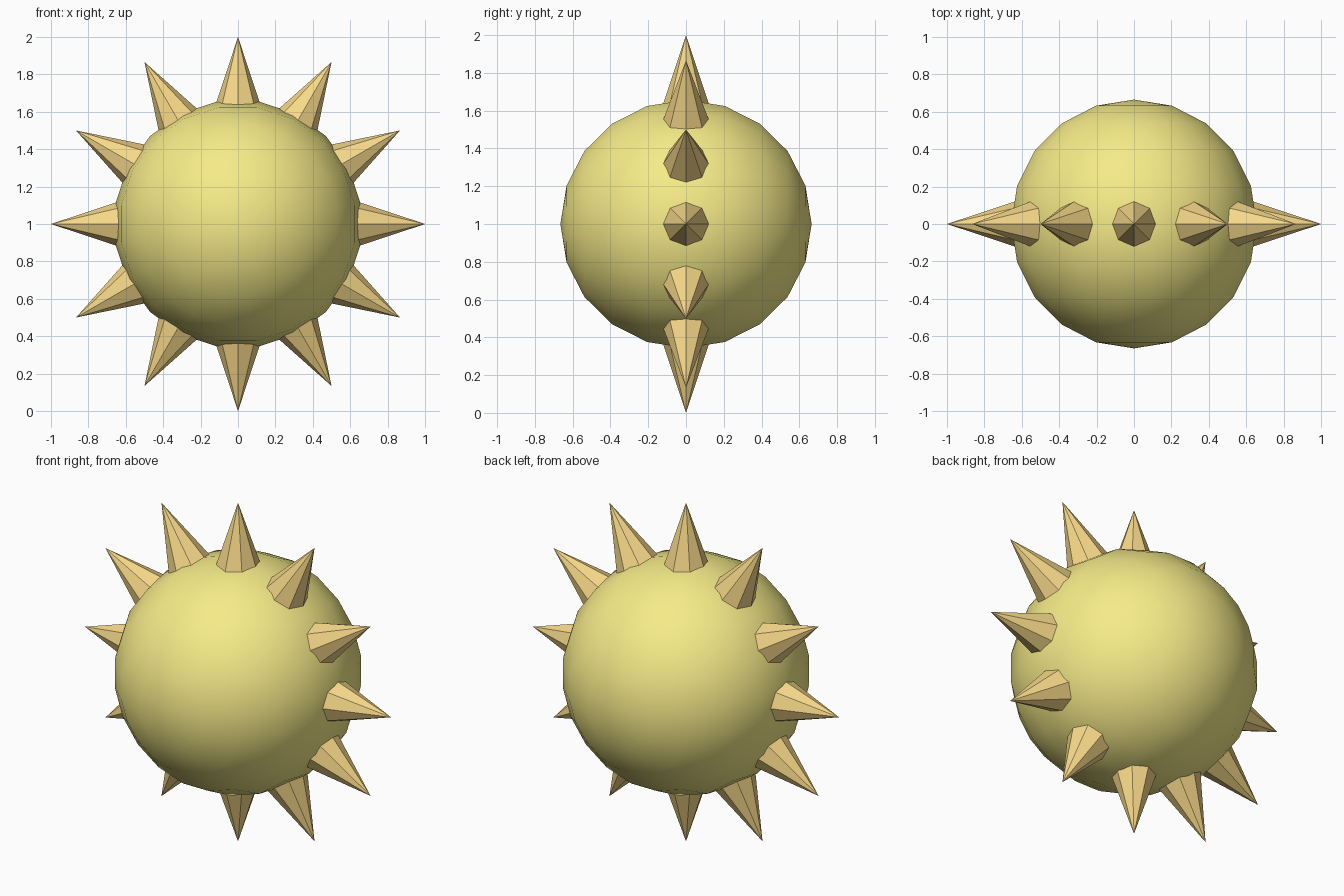
import bpy, math
from mathutils import Matrix

if "Cube" in bpy.data.objects:
    bpy.data.objects.remove(bpy.data.objects["Cube"])

CENTRE_Z = 1.0
BALL_R = 0.665
SPIKES = 12
TIP_R, BASE_R, BASE_WIDTH = 1.0, 0.60, 0.133


def material(name, rgb):
    m = bpy.data.materials.new(name)
    m.diffuse_color = (*rgb, 1)
    m.use_nodes = True
    m.node_tree.nodes["Principled BSDF"].inputs["Base Color"].default_value = m.diffuse_color
    return m


yellow = material("yellow", (0.92, 0.83, 0.25))
gold = material("gold", (0.93, 0.69, 0.25))
centre = Matrix.Translation((0, 0, CENTRE_Z))

# Smooth ball with its poles facing front and back, flats at the sides and top
bpy.ops.mesh.primitive_uv_sphere_add(segments=20, ring_count=10, radius=BALL_R)
ball = bpy.context.object
ball.name = "ball"
ball.data.transform(centre @ Matrix.Rotation(math.pi / 2, 4, 'X')
                    @ Matrix.Rotation(math.radians(9), 4, 'Z'))
ball.data.materials.append(yellow)
bpy.ops.object.shade_smooth()

# Ring of flat-faced eight-sided spikes in the upright plane
for i in range(SPIKES):
    bpy.ops.mesh.primitive_cone_add(vertices=8, radius1=BASE_WIDTH, radius2=0,
                                    depth=TIP_R - BASE_R)
    spike = bpy.context.object
    spike.name = f"spike_{i + 1}"
    outward = Matrix.Translation((0, 0, (TIP_R + BASE_R) / 2))
    turn = Matrix.Rotation(2 * math.pi * i / SPIKES, 4, 'Y')
    spike.data.transform(centre @ turn @ outward)
    spike.data.materials.append(gold)
